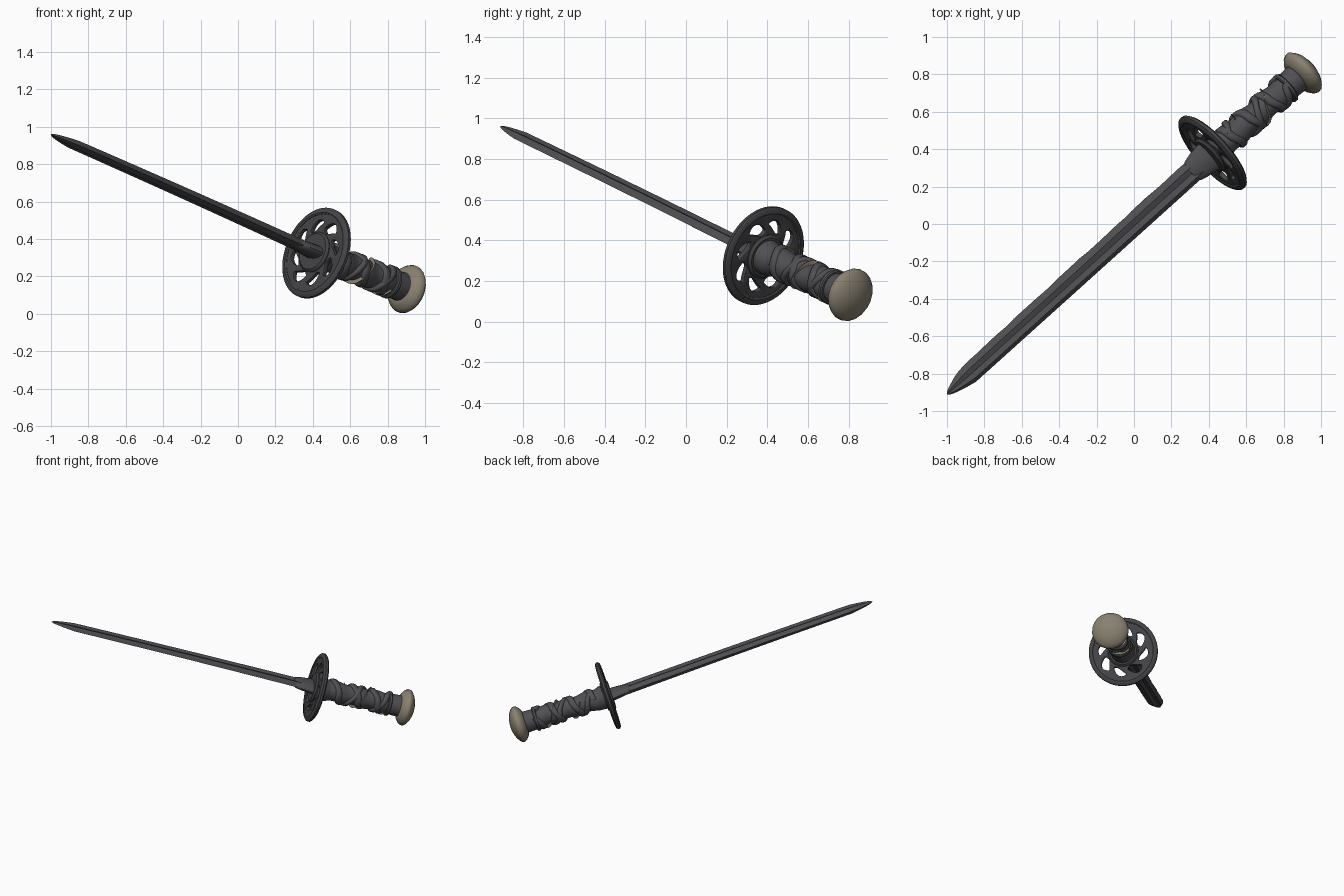
import bpy, bmesh, math, random
from mathutils import Vector, Matrix

random.seed(4)
if "Cube" in bpy.data.objects:
    bpy.data.objects.remove(bpy.data.objects["Cube"])

GUARD = Vector((0.42, 0.38, 0.325))
TIP = Vector((-1.0, -0.91, 0.96))
POMMEL = Vector((0.905, 0.81, 0.132))
TAU = math.tau


def material(name, rgb):
    m = bpy.data.materials.new(name)
    m.use_nodes = True
    m.diffuse_color = (*rgb, 1)
    bsdf = m.node_tree.nodes["Principled BSDF"]
    bsdf.inputs["Base Color"].default_value = (*rgb, 1)
    bsdf.inputs["Roughness"].default_value = 0.7
    return m


STEEL = material("dark steel", (0.075, 0.075, 0.082))
IRON = material("blackened iron", (0.058, 0.058, 0.063))
LEATHER = material("grey leather", (0.08, 0.078, 0.086))
BONE = material("aged bone", (0.25, 0.22, 0.165))


def frame(origin, direction):
    """Local z runs along direction, local x is the blade's width."""
    z = direction.normalized()
    x = Vector((-0.67, 0.74, 0.1))
    x = (x - z * x.dot(z)).normalized()
    y = z.cross(x)
    return Matrix.Translation(origin) @ Matrix((x, y, z)).transposed().to_4x4()


BLADE = frame(GUARD, TIP - GUARD)
GRIP = frame(GUARD, POMMEL - GUARD)
DISC = frame(GUARD, (TIP - GUARD).normalized() + (GUARD - POMMEL).normalized())


def add(name, data, mat, matrix, angle=35):
    ob = bpy.data.objects.new(name, data)
    bpy.context.collection.objects.link(ob)
    data.materials.append(mat)
    ob.matrix_world = matrix
    if ob.type == "MESH":
        bpy.ops.object.select_all(action="DESELECT")
        ob.select_set(True)
        bpy.context.view_layer.objects.active = ob
        bpy.ops.object.shade_smooth_by_angle(angle=math.radians(angle))
    return ob


def finish(bm, name):
    bmesh.ops.recalc_face_normals(bm, faces=bm.faces)
    me = bpy.data.meshes.new(name)
    bm.to_mesh(me)
    bm.free()
    return me


def loft(name, rings, mat, matrix, angle=35):
    """Closed skin through rings of equal point count."""
    bm = bmesh.new()
    loops = [[bm.verts.new(p) for p in ring] for ring in rings]
    n = len(loops[0])
    for a, b in zip(loops, loops[1:]):
        for i in range(n):
            j = (i + 1) % n
            bm.faces.new((a[i], a[j], b[j], b[i]))
    bm.faces.new(loops[0])
    bm.faces.new(loops[-1])
    return add(name, finish(bm, name), mat, matrix, angle)


def circle(r, z, n=32, squash=1.0):
    return [(r * math.cos(TAU * i / n), r * squash * math.sin(TAU * i / n), z) for i in range(n)]


def lathe(name, profile, mat, matrix, n=32, squash=1.0, angle=35):
    return loft(name, [circle(r, z, n, squash) for r, z in profile], mat, matrix, angle)


# Blade: fullered section, nearly constant width, leaf-shaped point
length = (TIP - GUARD).length
section = [(1, 0), (0.62, 1), (0.15, 0.55), (-0.3, 0.9), (-1, 0.15),
           (-0.62, -1), (-0.1, -0.55), (0.4, -0.9)]


def blade_ring(t):
    d = length * (1 - t)
    point = math.sqrt(min(1, d / 0.17)) if d < 0.17 else 1
    w = (0.062 - 0.008 * t) * point ** 1.2 + 0.001
    h = (0.027 - 0.006 * t) * point + 0.001
    bow = 0.012 * math.sin(math.pi * t)
    wob = random.uniform(-0.0025, 0.0025) if 0.05 < t < 0.97 else 0
    return [(x * w + wob * (x > 0.9), y * h - bow * 0.3, t * length) for x, y in section]


steps = [i / 36 for i in range(34)] + [0.94, 0.955, 0.97, 0.982, 0.992, 1]
loft("blade", [blade_ring(t) for t in steps], STEEL, BLADE, 25)

# Flared sleeve where the blade enters the guard
lathe("blade_sleeve", [(0.088, 0), (0.085, 0.05), (0.076, 0.11), (0.066, 0.15), (0.05, 0.17)],
      STEEL, BLADE, 20, 0.45)


# Guard: pierced disc with a ring of slanted leaf-shaped openings
def guard_mesh(holes=8, per=12, mid=0.15, half=0.031):
    bm = bmesh.new()
    n = holes * per
    rings = [[], [], [], [], []]
    for i in range(n):
        k = i % per
        s = math.sin(math.pi * min(k, per - 2) / (per - 2))
        wide = half * (1.0 if (i // per) % 2 else 0.72)
        slant = 0.018 * math.cos(math.pi * k / per)
        rim = 0.246 + 0.003 * math.sin(5 * TAU * i / n)
        radii = (0.05, mid + slant - 0.003 - wide * s, mid + slant + 0.003 + wide * s, 0.212, rim)
        for ring, r in zip(rings, radii):
            a = TAU * i / n
            ring.append(bm.verts.new((r * math.cos(a), r * math.sin(a), 0)))
    for level, (a, b) in enumerate(zip(rings, rings[1:])):
        for i in range(n):
            if level == 1 and i % per < per - 2:
                continue
            j = (i + 1) % n
            bm.faces.new((a[i], a[j], b[j], b[i]))
    bm.faces.new(rings[0])
    return finish(bm, "guard")


guard = add("guard", guard_mesh(), IRON, DISC)
solid = guard.modifiers.new("thickness", "SOLIDIFY")
solid.thickness = 0.026
solid.offset = 0
bevel = guard.modifiers.new("soft_edges", "BEVEL")
bevel.width = 0.004
bevel.segments = 2
bevel.limit_method = "ANGLE"

# Raised rim and hub on the guard
rim = [(0.214, -0.015), (0.222, -0.02), (0.24, -0.018), (0.252, -0.008),
       (0.252, 0.008), (0.24, 0.018), (0.222, 0.02), (0.214, 0.015), (0.214, -0.015)]
bm = bmesh.new()
verts = [bm.verts.new((r, 0, z)) for r, z in rim[:-1]]
edges = [bm.edges.new((verts[i], verts[(i + 1) % len(verts)])) for i in range(len(verts))]
bmesh.ops.spin(bm, geom=verts + edges, cent=(0, 0, 0), axis=(0, 0, 1),
               angle=TAU, steps=64, use_merge=True)
bmesh.ops.remove_doubles(bm, verts=bm.verts, dist=0.0002)
add("guard_rim", finish(bm, "guard_rim"), IRON, DISC)
lathe("guard_hub", [(0.1, -0.03), (0.112, -0.018), (0.112, 0.018), (0.1, 0.03)], IRON, DISC)


# Grip: waisted core with a soft spiral swell
def grip_radius(z):
    t = z / 0.66
    return 0.08 - 0.009 * math.sin(math.pi * t) + 0.014 * max(0, 1 - t * 7)


def grip_ring(z, n=32):
    pts = []
    for i in range(n):
        a = TAU * i / n
        swell = 0.005 * math.sin(a - TAU * z / 0.15) * (0.05 < z < 0.56)
        r = grip_radius(z) + swell
        pts.append((r * math.cos(a), r * math.sin(a), z))
    return pts


loft("grip", [grip_ring(0.01 + 0.65 * i / 52) for i in range(53)], LEATHER, GRIP, 50)


# Spiral straps and thin cords wound round the grip
def strap(name, mat, z0, z1, turns, phase, width, height):
    """Helical band with a rounded rectangular section."""
    rings = []
    count = int(abs(turns) * 28)
    for i in range(count + 1):
        t = i / count
        a = phase + TAU * turns * t
        zc = z0 + (z1 - z0) * t + 0.006 * math.sin(3 * a)
        ring = []
        for dz, dr in ((-1, -1), (-0.9, 0.4), (-0.5, 1), (0.5, 1), (0.9, 0.4), (1, -1)):
            z = zc + dz * width
            r = grip_radius(z) + 0.003 + dr * height
            ring.append((r * math.cos(a), r * math.sin(a), z))
        rings.append(ring)
    loft(name, rings, mat, GRIP, 60)


strap("wrap_strap", LEATHER, 0.1, 0.54, 3, 0.4, 0.024, 0.011)
strap("cross_strap", LEATHER, 0.12, 0.54, -2, 1.2, 0.02, 0.012)
strap("wrap_cord", BONE, 0.16, 0.5, 2.3, 2.7, 0.004, 0.01)
strap("cross_cord", BONE, 0.2, 0.52, -1.5, 0.6, 0.0035, 0.0135)
lathe("grip_band", [(0.084, 0.53), (0.09, 0.536), (0.09, 0.55), (0.084, 0.556)], LEATHER, GRIP)

# Pommel: broad mushroom cap
end = (POMMEL - GUARD).length
cap = [(0.082, -0.052), (0.1, -0.046), (0.124, -0.026), (0.134, -0.006), (0.132, 0.008),
       (0.118, 0.024), (0.094, 0.04), (0.06, 0.053), (0.025, 0.06), (0.004, 0.061)]
lathe("pommel", [(r, z + end) for r, z in cap], BONE, GRIP, 20)
